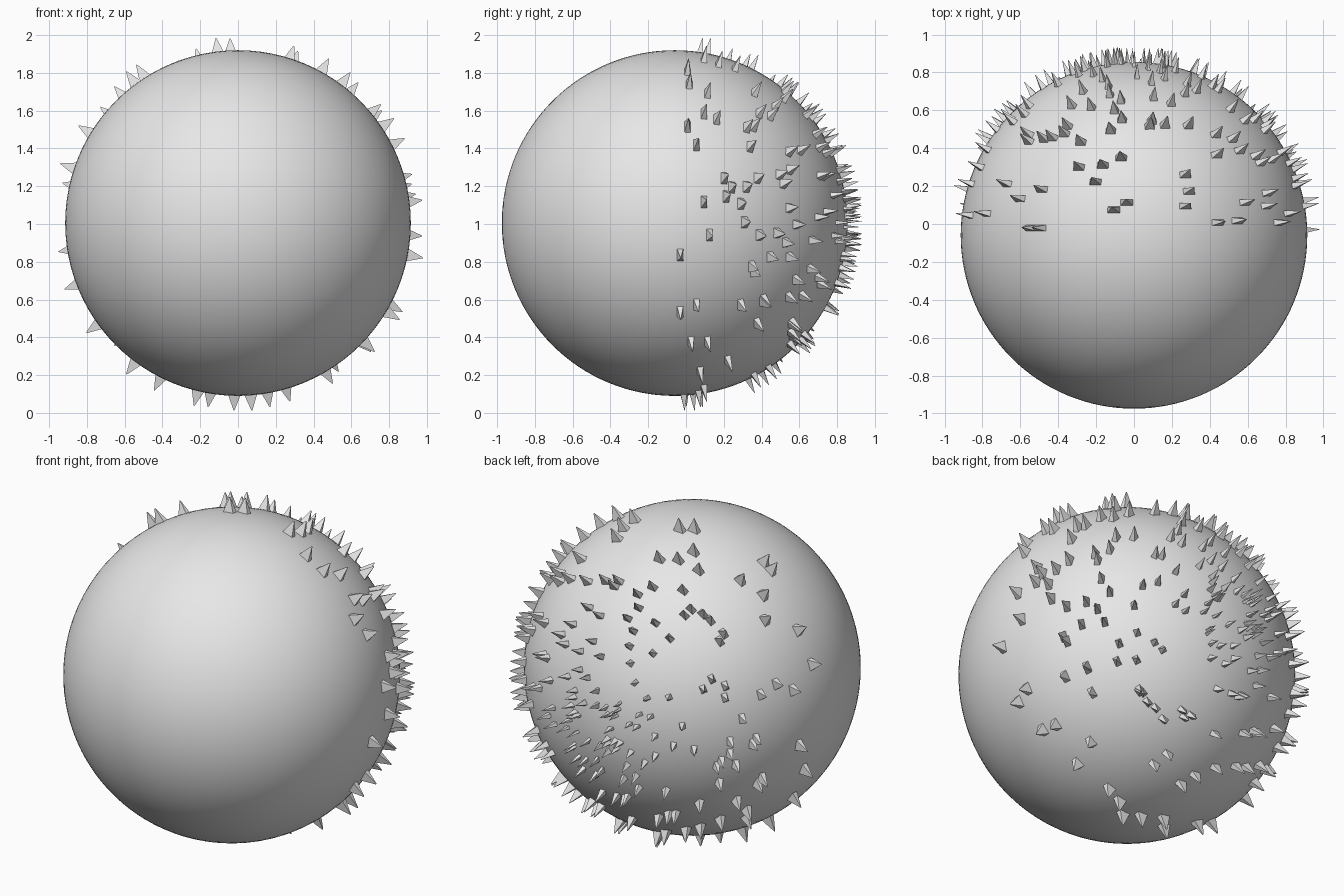
import bpy, bmesh, math, random
from mathutils import Vector, Matrix

if "Cube" in bpy.data.objects:
    bpy.data.objects.remove(bpy.data.objects["Cube"])

random.seed(7)
CENTRE = Vector((0, -0.06, 1.005))
R = 0.915          # ball radius
MID = 0.945        # radius at which spike positions are measured
LENGTH = 0.082     # spike height above the ball

grey = bpy.data.materials.new("light grey")
grey.diffuse_color = (0.8, 0.8, 0.8, 1)
grey.use_nodes = True
grey.node_tree.nodes["Principled BSDF"].inputs["Base Color"].default_value = grey.diffuse_color


def make_object(name, bm):
    mesh = bpy.data.meshes.new(name)
    bm.to_mesh(mesh)
    bm.free()
    mesh.materials.append(grey)
    obj = bpy.data.objects.new(name, mesh)
    bpy.context.collection.objects.link(obj)
    return obj


# Smooth ball with its poles on the y axis
bm = bmesh.new()
bmesh.ops.create_uvsphere(bm, u_segments=96, v_segments=64, radius=R,
                          matrix=Matrix.Translation(CENTRE) @ Matrix.Rotation(math.pi / 2, 4, 'X'))
for f in bm.faces:
    f.smooth = True
make_object("ball", bm)


def direction(axis, sign, a, b):
    """Unit direction of a spike from its two coordinates across the axis."""
    p = Vector((0, a, b) if axis == 0 else (a, b, 0)) - CENTRE
    p[axis] = 0
    p /= MID
    p[axis] = sign * math.sqrt(max(0, 1 - p.length_squared))
    return p.normalized()


# Sparse outer spikes: (y, z) on the right side, (x, y) on the top and underside
right = [(.01, 1.83), (.02, 1.76), (.12, 1.71), (.01, 1.53), (.06, 1.43), (.10, 1.60),
         (.17, 1.57), (.37, 1.53), (.40, 1.60), (.35, 1.42), (.21, 1.25), (.25, 1.20),
         (.22, 1.15), (.30, 1.11), (.10, 1.12), (.13, .94), (-.03, .83), (.32, 1.01),
         (.40, .94), (.39, 1.25), (.53, 1.22), (.37, .74), (.46, .82), (.30, .56),
         (.42, .58), (-.03, .52), (.06, .56), (.03, .36), (.12, .36), (.08, .20), (.23, .26)]
top = [(-.56, -.02), (-.51, -.02), (-.11, .08), (-.04, .12), (-.21, .23), (-.30, .31), (-.17, .32),
       (-.07, .36), (-.62, .14), (-.50, .19), (-.69, .22), (-.80, .06), (-.36, .53),
       (-.57, .45), (.28, .27), (.30, .18), (.28, .10), (-.88, .22), (-.89, .05), (-.83, .31)]
under = [(-.90, .19), (-.87, .10), (-.76, .05), (-.78, .38), (-.78, .47), (-.63, .58),
         (-.51, .60), (-.62, .30), (-.33, .64), (-.56, 0), (-.42, .05), (-.22, 0),
         (-.15, .08), (-.02, .04), (.07, -.01), (.16, .07), (.26, .10)]
dirs = [direction(0, 1, *p) for p in right]
dirs += [direction(2, 1, *p) for p in top] + [direction(2, -1, *p) for p in under]


def polar(theta, phi):
    """Direction at angle theta from the back pole."""
    s = math.sin(theta)
    return Vector((s * math.cos(phi), math.cos(theta), s * math.sin(phi)))


# Dense spikes scattered towards the back pole
for count, low, high in ((110, 6, 50), (45, 46, 66)):
    for i in range(count):
        theta = math.radians(random.uniform(low, high))
        phi = (i + random.random()) * 2 * math.pi / count
        dirs.append(polar(theta, phi))

# Each spike is a four-sided pyramid, wide around the y axis and thin along it
bm = bmesh.new()
corners = ((-1, -1), (1, -1), (1, 1), (-1, 1))
for d in dirs:
    around = Vector((0, 1, 0)).cross(d)
    wide = 0.034 * max(0.25, around.length)
    around.normalize()
    along = d.cross(around)
    rings = []
    for radius, scale in ((R - 0.004, 1), (R + LENGTH, 0.07)):
        rings.append([bm.verts.new(CENTRE + d * radius + around * (a * wide * scale)
                                   + along * (b * 0.017 * scale)) for a, b in corners])
    base, tip = rings
    for k in range(4):
        n = (k + 1) % 4
        bm.faces.new((base[k], base[n], tip[n], tip[k]))
    bm.faces.new(tip)
bmesh.ops.recalc_face_normals(bm, faces=bm.faces)
make_object("spikes", bm)
